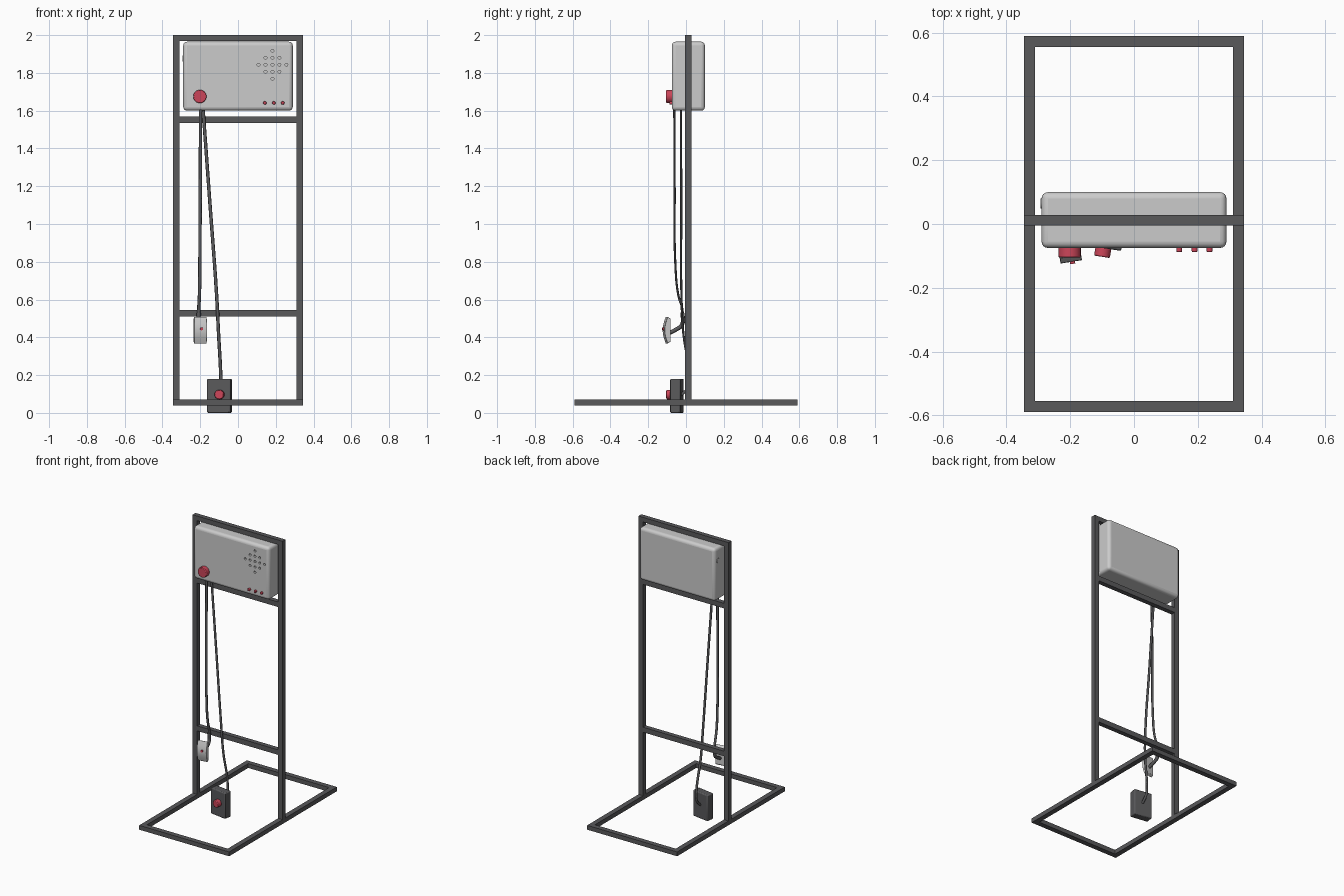
import bpy, bmesh, math
from mathutils import Matrix, Vector

if "Cube" in bpy.data.objects:
    bpy.data.objects.remove(bpy.data.objects["Cube"])


def mat(name, rgb):
    m = bpy.data.materials.new(name)
    m.diffuse_color = (*rgb, 1)
    m.use_nodes = True
    m.node_tree.nodes["Principled BSDF"].inputs["Base Color"].default_value = m.diffuse_color
    return m


DARK = mat("dark_metal", (0.1, 0.1, 0.105))
RED = mat("red_plastic", (0.6, 0.06, 0.1))


def finish(name, bm, material=None, bevel=0, segs=3):
    bmesh.ops.recalc_face_normals(bm, faces=bm.faces)
    me = bpy.data.meshes.new(name)
    bm.to_mesh(me)
    bm.free()
    ob = bpy.data.objects.new(name, me)
    bpy.context.collection.objects.link(ob)
    if material:
        me.materials.append(material)
    if bevel:
        b = ob.modifiers.new("bevel", 'BEVEL')
        b.width, b.segments = bevel, segs
    return ob


def smooth(ob, angle=35):
    bpy.ops.object.select_all(action='DESELECT')
    ob.select_set(True)
    bpy.context.view_layer.objects.active = ob
    bpy.ops.object.shade_smooth_by_angle(angle=math.radians(angle))


def box(name, lo, hi, material=None, bevel=0, segs=3):
    lo, hi = Vector(lo), Vector(hi)
    size = hi - lo
    bm = bmesh.new()
    bmesh.ops.create_cube(bm, size=1, matrix=Matrix.Diagonal((*size, 1)))
    ob = finish(name, bm, material, bevel, segs)
    ob.location = (lo + hi) / 2
    return ob


def add_cyl(bm, centre, r, depth, axis='Y', segs=24):
    rot = Matrix.Rotation(math.pi / 2, 4, 'X' if axis == 'Y' else 'Y')
    bmesh.ops.create_cone(bm, cap_ends=True, segments=segs, radius1=r, radius2=r,
                          depth=depth, matrix=Matrix.Translation(centre) @ rot)


def cyl(name, centre, r, depth, material=None, axis='Y', turn=0, bevel=0):
    bm = bmesh.new()
    add_cyl(bm, (0, 0, 0), r, depth, axis)
    ob = finish(name, bm, material, bevel, 2)
    ob.location, ob.rotation_euler.z = centre, math.radians(turn)
    smooth(ob)
    return ob


def cable(name, pts, r, flat=1.0):
    # flat < 1 squashes the round section front to back
    cu = bpy.data.curves.new(name, 'CURVE')
    cu.dimensions, cu.bevel_depth, cu.bevel_resolution = '3D', r, 2
    cu.use_fill_caps, cu.resolution_u = True, 6
    sp = cu.splines.new('BEZIER')
    sp.bezier_points.add(len(pts) - 1)
    for p, (x, y, z) in zip(sp.bezier_points, pts):
        p.co = (x, y / flat, z)
        p.handle_left_type = p.handle_right_type = 'AUTO'
    ob = bpy.data.objects.new(name, cu)
    bpy.context.collection.objects.link(ob)
    ob.scale.y = flat
    cu.materials.append(DARK)


# Tubular frame: uprights, cross bars and floor rectangle
W, T, Y0, Y1 = 0.345, 0.035, -0.004, 0.028
for s, side in ((-1, "left"), (1, "right")):
    a, b = sorted((s * W, s * (W - T)))
    box(side + "_upright", (a, Y0, 0.07), (b, Y1, 2.0), DARK)
    box(side + "_floor_rail", (a, -0.59, 0.04), (b, 0.59, 0.07), DARK)
for name, z0, z1 in (("top_bar", 1.968, 2.0), ("middle_bar", 1.535, 1.57), ("lower_bar", 0.51, 0.545)):
    box(name, (T - W, Y0, z0), (W - T, Y1, z1), DARK)
for name, y in (("front_floor_rail", -0.59), ("back_floor_rail", 0.59 - T)):
    box(name, (T - W, y, 0.04), (W - T, y + T, 0.07), DARK)

# Main housing with a diamond of speaker holes
housing = box("housing", (-0.29, -0.075, 1.6), (0.29, 0.1, 1.965), None, 0.02, 4)
bm = bmesh.new()
for i in range(-2, 3):
    for j in range(-2, 3):
        if abs(i) + abs(j) <= 2:
            add_cyl(bm, (0.182 + i * 0.037, -0.075, 1.843 + j * 0.037), 0.008, 0.024, segs=12)
cutter = finish("speaker_hole_cutter", bm)
cutter.hide_render = True
cutter.display_type = 'WIRE'
smooth(housing)
cut = housing.modifiers.new("speaker_holes", 'BOOLEAN')
cut.operation, cut.object, cut.solver = 'DIFFERENCE', cutter, 'EXACT'
# keep the cut before the auto-smooth modifier when one exists, after the bevel
bpy.context.view_layer.objects.active = housing
bpy.ops.object.select_all(action='DESELECT')
housing.select_set(True)
for m in list(housing.modifiers):
    bpy.ops.object.modifier_apply(modifier=m.name)
bpy.data.objects.remove(cutter)

# Big button, indicator lights and side socket
cyl("main_button", (-0.202, -0.088, 1.675), 0.035, 0.034, RED, bevel=0.004)
for k, x in enumerate((0.142, 0.19, 0.237)):
    cyl("indicator_light_%d" % (k + 1), (x, -0.08, 1.641), 0.009, 0.016, RED, bevel=0.003)
cyl("side_socket", (-0.29, 0.064, 1.875), 0.016, 0.008, axis='X')

# Hand piece: curved plate on a hooked arm
HX, HZ, turn = -0.2, 0.438, 9
bm = bmesh.new()
n = 8
front = [(-0.017 * math.cos(t * math.pi / 2), 0.071 * t) for t in [2 * i / n - 1 for i in range(n + 1)]]
prof = [(y - 0.004, z) for y, z in front] + [(0.012, 0.06), (0.012, -0.06)]
face = bm.faces.new([bm.verts.new((-0.034, y, z)) for y, z in prof])
ext = bmesh.ops.extrude_face_region(bm, geom=[face])
bmesh.ops.translate(bm, vec=(0.068, 0, 0), verts=[v for v in ext["geom"] if isinstance(v, bmesh.types.BMVert)])
plate = finish("hand_plate", bm, None, 0.002, 2)
plate.location, plate.rotation_euler.z = (HX, -0.098, HZ), math.radians(turn)
smooth(plate)
cyl("hand_plate_button", (-0.193, -0.119, 0.445), 0.008, 0.012, RED, turn=turn)
cable("hand_plate_arm", [(-0.2, -0.09, 0.422), (-0.204, -0.055, 0.44),
                         (-0.208, -0.022, 0.465), (-0.208, -0.018, 0.53)], 0.011)

# Floor pedal box, turned slightly
pedal = box("pedal_box", (-0.161, -0.075, 0), (-0.035, -0.021, 0.18), DARK, 0.006, 2)
pedal.rotation_euler.z = math.radians(-9)
smooth(pedal)
cyl("pedal_button", (-0.098, -0.088, 0.097), 0.025, 0.03, RED, turn=-9, bevel=0.004)

# Hanging cables
cable("hand_cable", [(-0.198, -0.062, 1.61), (-0.2, -0.06, 1.2), (-0.202, -0.056, 0.78),
                     (-0.204, -0.042, 0.63), (-0.208, -0.018, 0.54), (-0.208, -0.02, 0.47)], 0.009, 0.65)
cable("pedal_cable", [(-0.185, -0.027, 1.61), (-0.148, -0.025, 1.1), (-0.113, -0.024, 0.62),
                      (-0.103, -0.014, 0.42), (-0.092, 0.015, 0.22), (-0.09, 0.012, 0.14),
                      (-0.092, -0.03, 0.09)], 0.009, 0.65)
